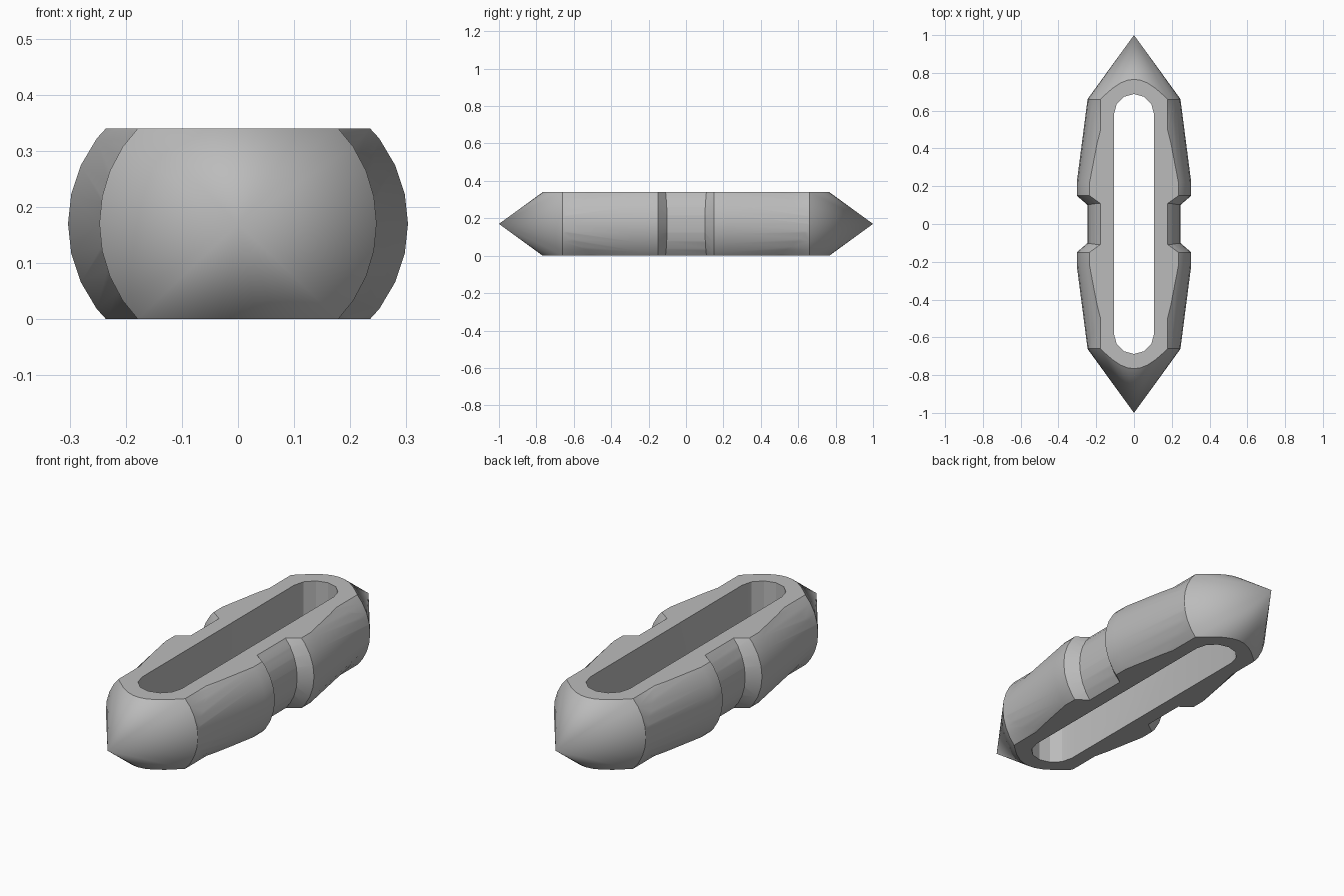
import bpy, bmesh, math

if "Cube" in bpy.data.objects:
    bpy.data.objects.remove(bpy.data.objects["Cube"])

SIDES = 32
MID = 0.17      # height of the long axis
TOP = 0.34      # height of the upper flat

grey = bpy.data.materials.new("grey")
grey.diffuse_color = (0.5, 0.5, 0.5, 1)
grey.use_nodes = True
grey.node_tree.nodes["Principled BSDF"].inputs["Base Color"].default_value = grey.diffuse_color


def finish(name, bm):
    bmesh.ops.recalc_face_normals(bm, faces=bm.faces)
    me = bpy.data.meshes.new(name)
    bm.to_mesh(me)
    bm.free()
    me.materials.append(grey)
    ob = bpy.data.objects.new(name, me)
    bpy.context.collection.objects.link(ob)
    return ob


def loft(name, sections):
    """Skin elliptical rings (y, half width, half height) along y; zero width is a tip."""
    bm = bmesh.new()
    rings = []
    for y, a, b in sections:
        n = SIDES if a else 1
        rings.append([bm.verts.new((a * math.cos(2 * math.pi * i / n), y,
                                    MID + b * math.sin(2 * math.pi * i / n)))
                      for i in range(n)])
    for r, s in zip(rings, rings[1:]):
        for i in range(SIDES):
            j = (i + 1) % SIDES
            if len(r) == 1:
                bm.faces.new((r[0], s[i], s[j]))
            elif len(s) == 1:
                bm.faces.new((r[i], r[j], s[0]))
            else:
                bm.faces.new((r[i], r[j], s[j], s[i]))
    for ring in (rings[0], rings[-1]):
        if len(ring) > 1:
            bm.faces.new(ring)
    return finish(name, bm)


def prism(name, outline, z0, z1):
    """Extrude an xy outline upward."""
    bm = bmesh.new()
    face = bm.faces.new([bm.verts.new((x, y, z0)) for x, y in outline])
    out = bmesh.ops.extrude_face_region(bm, geom=[face])
    for v in out["geom"]:
        if isinstance(v, bmesh.types.BMVert):
            v.co.z = z1
    return finish(name, bm)


# Round core with a pointed cone at each end
body = loft("pointed_body", [(-1, 0, 0), (-0.66, 0.247, 0.247),
                             (0.66, 0.247, 0.247), (1, 0, 0)])

# Swollen grips either side of the central groove
grips = [loft("grip_bulge", [(s * 0.66, 0.246, 0.204), (s * 0.22, 0.303, 0.273),
                             (s * 0.15, 0.303, 0.273), (s * 0.09, 0.234, 0.2205)])
         for s in (-1, 1)]

# Slab that trims the flats on top and bottom
slab = prism("flat_trimmer", [(-1, -2), (1, -2), (1, 2), (-1, 2)], 0, TOP)

# Long rounded slot through the middle
R, C = 0.106, 0.582
slot = [(R * math.cos(math.radians(t)),
         R * math.sin(math.radians(t)) + (C if t <= 180 else -C))
        for t in list(range(0, 181, 30)) + list(range(181, 361, 30))]
slot = slot[:7] + [(-x, -y) for x, y in slot[:7]]
slot_cutter = prism("slot_cutter", slot, -0.5, 1)

for tool, op in [(grips[0], 'UNION'), (grips[1], 'UNION'),
                 (slab, 'INTERSECT'), (slot_cutter, 'DIFFERENCE')]:
    m = body.modifiers.new(tool.name, 'BOOLEAN')
    m.operation, m.object, m.solver = op, tool, 'EXACT'

# Apply the cuts and clear the helpers away
bpy.context.view_layer.update()
graph = bpy.context.evaluated_depsgraph_get()
mesh = bpy.data.meshes.new_from_object(body.evaluated_get(graph))
body.modifiers.clear()
body.data = mesh
for tool in grips + [slab, slot_cutter]:
    bpy.data.objects.remove(tool)

bpy.context.view_layer.objects.active = body
body.select_set(True)
bpy.ops.object.shade_smooth_by_angle(angle=math.radians(25))
